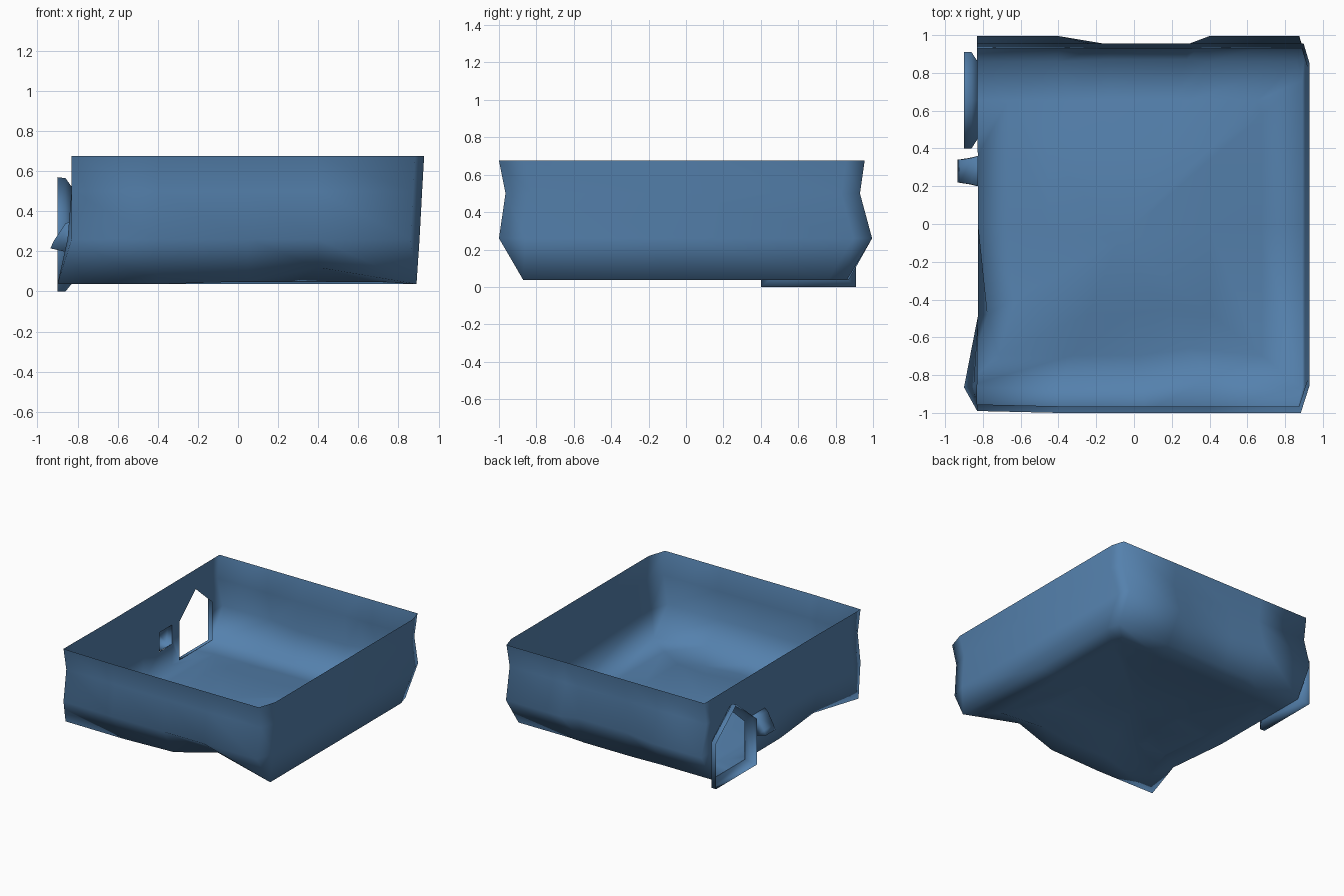
import bpy, bmesh
from mathutils import Vector

if "Cube" in bpy.data.objects:
    bpy.data.objects.remove(bpy.data.objects["Cube"])

blue = bpy.data.materials.new("steel blue")
blue.diffuse_color = (0.09, 0.22, 0.42, 1)
blue.use_nodes = True
blue.node_tree.nodes["Principled BSDF"].inputs["Base Color"].default_value = blue.diffuse_color


def finish(name, bm):
    bmesh.ops.recalc_face_normals(bm, faces=bm.faces)
    me = bpy.data.meshes.new(name)
    for f in bm.faces:
        f.smooth = True
    bm.to_mesh(me)
    bm.free()
    me.materials.append(blue)
    ob = bpy.data.objects.new(name, me)
    bpy.context.collection.objects.link(ob)
    return ob


def loft(bm, rings):
    """Join closed rings of points with quads."""
    loops = [[bm.verts.new(p) for p in r] for r in rings]
    n = len(loops[0])
    for a, b in zip(loops, loops[1:]):
        for i in range(n):
            j = (i + 1) % n
            bm.faces.new((a[i], a[j], b[j], b[i]))
    return loops


# Basin shell: height, front y, back corner y, back middle y, right x
levels = [(0.675, -1.00, 0.955, 0.955, 0.928), (0.50, -0.965, 0.93, 0.93, 0.918),
          (0.26, -1.00, 0.995, 0.95, 0.905), (0.037, -0.87, 0.86, 0.87, 0.89)]
rings = []
for z, fr, ba, mid, rt in levels:
    low = z < 0.1
    left_mid = -0.775 if low else -0.825
    left_front = -0.85 if z == 0.26 else -0.83
    plan = [(-0.83, fr + 0.01), (-0.4, fr), (0.05, fr), (0.4, fr), (rt - 0.045, fr),
            (rt, fr + 0.14), (rt, 0), (rt, ba - 0.1), (rt - 0.03, ba),
            (0.4, ba), (0.28, mid), (-0.13, mid), (-0.4, ba), (-0.83, ba),
            (-0.825, 0), (left_mid, -0.48), (left_front, -0.86)]
    ring = [Vector((x, y, z)) for x, y in plan]
    if low:  # sharp lower corners and a dent in the front edge
        ring[0] = Vector((-0.90, -0.865, z))
        ring[16] = ring[0].copy()
        ring[4] = Vector((rt, fr, z))
        ring[5] = ring[4].copy()
        ring[3] = Vector((0.4, -0.82, 0.12))
        ring[2].z = 0.05
    rings.append(ring)

# Gently raised floor: shrinking rings towards a low centre
centre = Vector((-0.08, -0.08, 0.13))
rim = rings[-1]
for t, z in ((0.78, 0.05), (0.5, 0.11)):
    ring = [centre.lerp(p, t) for p in rim]
    for p in ring:
        p.z = z
    rings.append(ring)

bm = bmesh.new()
loops = loft(bm, rings)
top = bm.verts.new(centre)
inner = loops[-1]
for i, v in enumerate(inner):
    bm.faces.new((v, inner[(i + 1) % len(inner)], top))
bmesh.ops.remove_doubles(bm, verts=bm.verts, dist=1e-4)


# Openings in the left wall
def on_left_wall(f):
    return all(v.co.x < -0.75 for v in f.verts)


def cut(co, no, y0, y1):
    faces = [f for f in bm.faces if on_left_wall(f)
             and y0 < f.calc_center_median().y < y1]
    geom = set(faces)
    for f in faces:
        geom.update(f.edges)
        geom.update(f.verts)
    bmesh.ops.bisect_plane(bm, geom=list(geom), plane_co=co, plane_no=no, dist=1e-5)


for y in (0.20, 0.36, 0.45, 0.655, 0.86):
    cut((0, y, 0), (0, 1, 0), -0.1, 2)
for z in (0.20, 0.35):
    cut((0, 0, z), (0, 0, 1), 0.2, 0.36)
cut((0, 0.655, 0.52), (0, -0.18, 0.205), 0.45, 0.655)
cut((0, 0.655, 0.52), (0, 0.18, 0.205), 0.655, 0.86)
gone = []
for f in bm.faces:
    if on_left_wall(f):
        c = f.calc_center_median()
        roof = 0.52 - abs(c.y - 0.655) * 0.18 / 0.205
        door = 0.45 < c.y < 0.86 and c.z < roof
        if door or (0.2 < c.y < 0.36 and 0.2 < c.z < 0.35):
            gone.append(f)
bmesh.ops.delete(bm, geom=gone, context='FACES')
finish("basin", bm)


# Flared doorway frame: pentagonal open tube
def gable(x, half, z0, eave, peak):
    return [(x, 0.655 - half, z0), (x, 0.655 + half, z0), (x, 0.655 + half, eave),
            (x, 0.655, peak), (x, 0.655 - half, eave)]


bm = bmesh.new()
loft(bm, [gable(-0.828, 0.205, 0.04, 0.34, 0.52),
          gable(-0.86, 0.255, 0.0, 0.36, 0.565),
          gable(-0.90, 0.255, 0.0, 0.36, 0.57)])
finish("doorway_frame", bm)


# Hollow tapered spout with a closed tip
def box(xt, xb, y0, y1, z0, z1):
    return [(xb, y0, z0), (xb, y1, z0), (xt, y1, z1), (xt, y0, z1)]


bm = bmesh.new()
loops = loft(bm, [box(-0.826, -0.828, 0.20, 0.36, 0.20, 0.35),
                  box(-0.86, -0.87, 0.21, 0.35, 0.20, 0.34),
                  box(-0.92, -0.935, 0.22, 0.34, 0.215, 0.25)])
bm.faces.new(loops[-1])
finish("side_spout", bm)
